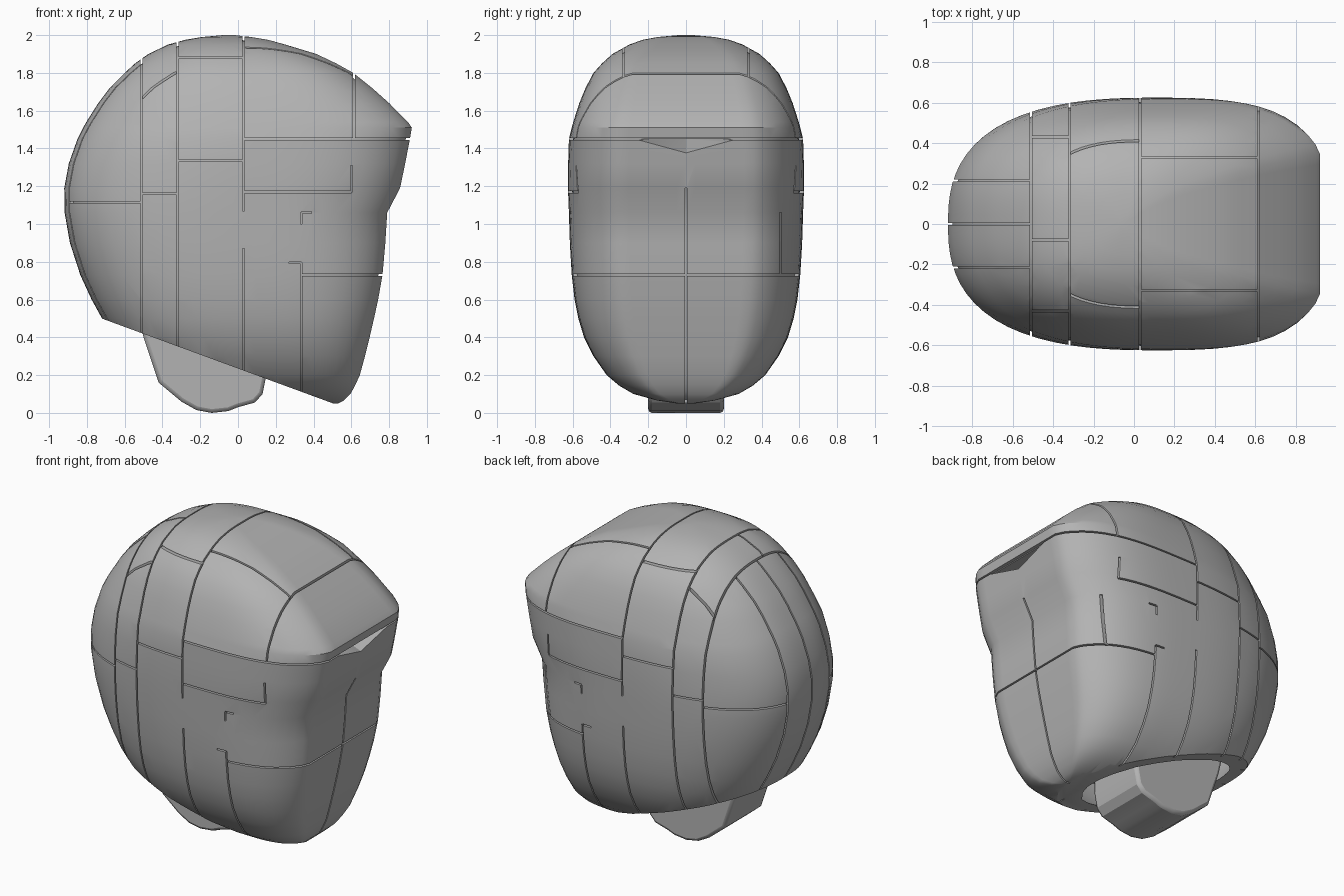
import bpy, bmesh, math
from mathutils import Vector

if "Cube" in bpy.data.objects:
    bpy.data.objects.remove(bpy.data.objects["Cube"])

grey = bpy.data.materials.new("plain_grey")
grey.diffuse_color = (0.45, 0.45, 0.45, 1)
grey.use_nodes = True
grey.node_tree.nodes["Principled BSDF"].inputs["Base Color"].default_value = grey.diffuse_color


def make(name, bm):
    bmesh.ops.recalc_face_normals(bm, faces=bm.faces)
    me = bpy.data.meshes.new(name)
    bm.to_mesh(me)
    bm.free()
    ob = bpy.data.objects.new(name, me)
    me.materials.append(grey)
    bpy.context.collection.objects.link(ob)
    return ob


def subtract(ob, cutter, self_cut=False):
    m = ob.modifiers.new("cut", 'BOOLEAN')
    m.operation, m.solver, m.object = 'DIFFERENCE', 'EXACT', cutter
    m.use_self = self_cut
    bpy.context.view_layer.objects.active = ob
    bpy.ops.object.modifier_apply(modifier=m.name)


# Head sections: height, back x, front x, half width
ROWS = [(.05, .1, .53, .06), (.065, -.05, .56, .16), (.1, -.2, .595, .28),
        (.145, -.32, .62, .355), (.2, -.42, .645, .42), (.3, -.55, .672, .49),
        (.4, -.65, .697, .54), (.5, -.72, .72, .57), (.6, -.775, .742, .59),
        (.73, -.835, .765, .605), (.9, -.89, .78, .615), (1.06, -.918, .79, .62),
        (1.19, -.92, .858, .625), (1.32, -.896, .885, .624), (1.45, -.85, .91, .62),
        (1.51, -.82, .92, .605), (1.54, -.803, .9, .597), (1.64, -.74, .8, .565),
        (1.72, -.68, .71, .532), (1.8, -.6, .61, .49), (1.85, -.545, .52, .445),
        (1.9, -.475, .415, .39), (1.95, -.37, .25, .3), (1.975, -.28, .16, .23),
        (1.99, -.19, .07, .15), (2.0, -.08, -.02, .04)]


def head_mesh(inset=0.0, n=80):
    """Stack rounded sections, flattened at the face."""
    bm = bmesh.new()
    rings = []
    for z, xb, xf, w in ROWS:
        c = xb + (xf - xb) * .58
        ring = []
        for i in range(n):
            t = 2 * math.pi * i / n
            cs, sn = math.cos(t), math.sin(t)
            e, a = (3.0, (xf - c) * 1.08) if cs > 0 else (2.6, c - xb)
            r = (abs(cs) ** e + abs(sn) ** e) ** (-1 / e)
            ring.append(bm.verts.new((min(c + a * r * cs, xf), w * r * sn, z)))
        rings.append(ring)
    for a, b in zip(rings, rings[1:]):
        for i in range(n):
            j = (i + 1) % n
            bm.faces.new((a[i], a[j], b[j], b[i]))
    bm.faces.new(rings[0][::-1])
    bm.faces.new(rings[-1])
    if inset:
        bm.normal_update()
        for v, p in [(v, v.co - v.normal * inset) for v in bm.verts]:
            v.co = p
    return bm


def trim(bm, point, normal):
    geom = bm.verts[:] + bm.edges[:] + bm.faces[:]
    cut = bmesh.ops.bisect_plane(bm, geom=geom, plane_co=point, plane_no=normal,
                                 clear_outer=True)
    edges = [g for g in cut['geom_cut'] if isinstance(g, bmesh.types.BMEdge)]
    bmesh.ops.holes_fill(bm, edges=edges, sides=0)


# Sloping jaw line
JAW, DOWN = Vector((0, 0, .235)), Vector((-.345, 0, -.94)).normalized()

bm = head_mesh()
trim(bm, JAW, DOWN)
head = make("panelled_head", bm)
core = make("groove_floor", head_mesh(.022))

# Panel seams: box limits, one thin axis each
G = .005
X, Y, Z = (-1.2, 1.2), (-1, 1), (-.2, 2.2)


def at(v):
    return (v - G, v + G)


seams = [(at(-.51), Y, Z), (at(-.32), Y, Z), (at(.03), Y, (1.07, 2.2)),
         (at(.03), Y, (-.2, .87)), (at(.615), Y, (1.45, 2.2)),
         ((.03, 1.2), Y, at(1.45)), ((-.51, -.32), Y, at(1.16)),
         ((.03, .6), Y, at(1.17)), (at(.6), Y, (1.17, 1.31)),
         ((-.32, .03), Y, at(1.335)), ((-.32, .03), Y, at(1.88)),
         ((.335, 1.2), Y, at(.73)), (at(.335), Y, (-.2, .795)),
         ((.27, .335), Y, at(.795)), ((.335, .39), Y, at(1.06)),
         (at(.335), Y, (1.0, 1.06)), ((.5, 1.2), at(0), (-.2, 1.19)),
         ((.5, 1.2), at(.5), (.73, 1.06)), ((-1.2, -.51), at(0), Z)]
for s in (-1, 1):
    seams += [((-1.2, -.51), at(.215 * s), Z), ((.03, .615), at(.33 * s), (1.5, 2.2)),
              ((-.51, -.32), at(.43 * s), (1.5, 2.2)),
              ((-1.2, -.51), tuple(sorted((.215 * s, s))), at(1.115))]
seams.append(((-.51, -.32), at(-.08), (1.5, 2.2)))

bm = bmesh.new()
for box in seams:
    vs = bmesh.ops.create_cube(bm, size=1)['verts']
    for v in vs:
        v.co = [lo + (hi - lo) * (c + .5) for (lo, hi), c in zip(box, v.co)]
grooves = make("grooves", bm)
subtract(grooves, core, True)
subtract(head, grooves, True)

# Hollow underside of the jaw
bm = head_mesh(.07)
trim(bm, JAW - DOWN * .2, -DOWN)
hollow = make("jaw_hollow", bm)
subtract(head, hollow)

# Notch under the brow
bm = bmesh.new()
pts = [bm.verts.new(p) for p in ((.98, -.36, 1.45), (.98, .36, 1.45),
                                 (.98, 0, 1.345), (.7, 0, 1.45))]
bmesh.ops.convex_hull(bm, input=pts)
notch = make("brow_notch", bm)
subtract(head, notch)

# Neck with rounded foot
PROFILE = [(-.55, .62), (-.5, .4), (-.42, .16), (-.3, .06), (-.22, .015), (-.14, 0),
           (-.05, .01), (0, .03), (.09, .055), (.13, .1), (.15, .2), (.15, .5)]
bm = bmesh.new()
f = bm.faces.new([bm.verts.new((x, -.2, z)) for x, z in PROFILE])
ext = bmesh.ops.extrude_face_region(bm, geom=[f])['geom']
bmesh.ops.translate(bm, verts=[v for v in ext if isinstance(v, bmesh.types.BMVert)],
                    vec=(0, .4, 0))
neck = make("neck", bm)
bev = neck.modifiers.new("soft_edges", 'BEVEL')
bev.width, bev.segments, bev.limit_method = .02, 2, 'ANGLE'
bev.angle_limit = math.radians(60)

for helper in (core, grooves, hollow, notch):
    bpy.data.objects.remove(helper)
for ob in (head, neck):
    bpy.ops.object.select_all(action='DESELECT')
    ob.select_set(True)
    bpy.context.view_layer.objects.active = ob
    bpy.ops.object.shade_smooth_by_angle(angle=math.radians(28))
